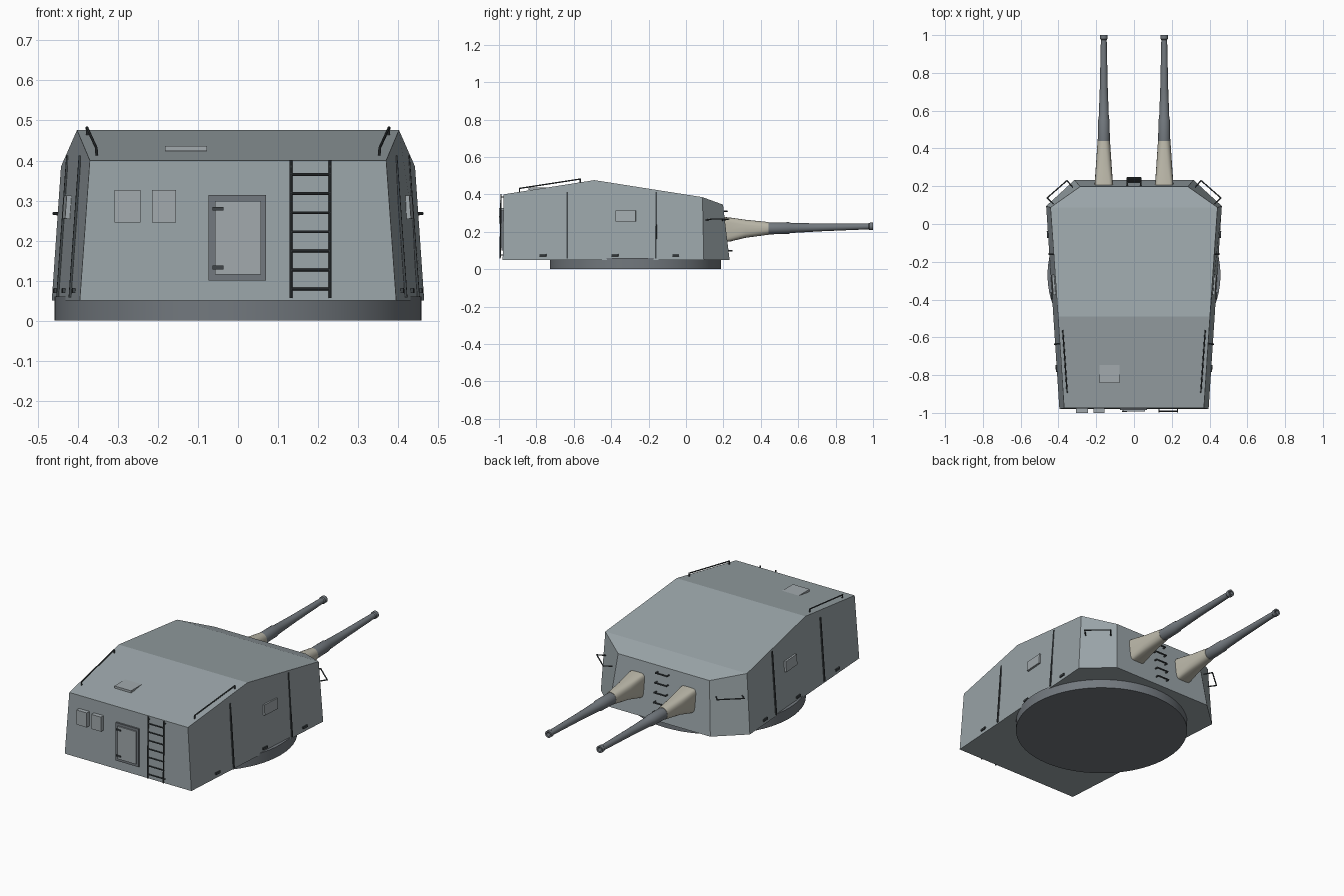
import bpy, bmesh, math
from mathutils import Vector, Matrix

if "Cube" in bpy.data.objects:
    bpy.data.objects.remove(bpy.data.objects["Cube"])


def material(name, c):
    m = bpy.data.materials.new(name)
    m.diffuse_color = (*c, 1)
    m.use_nodes = True
    m.node_tree.nodes["Principled BSDF"].inputs["Base Color"].default_value = m.diffuse_color
    return m


ARMOUR = material("armour_grey", (0.33, 0.38, 0.40))
STEEL = material("gun_steel", (0.17, 0.19, 0.21))
CANVAS = material("canvas", (0.50, 0.48, 0.40))
DARK = material("dark_fittings", (0.05, 0.06, 0.065))
PANEL = material("panel_grey", (0.36, 0.40, 0.42))


def finish(name, bm, mat, smooth=False):
    bmesh.ops.recalc_face_normals(bm, faces=bm.faces[:])
    me = bpy.data.meshes.new(name)
    bm.to_mesh(me)
    bm.free()
    me.materials.append(mat)
    ob = bpy.data.objects.new(name, me)
    bpy.context.collection.objects.link(ob)
    if smooth:
        bpy.context.view_layer.objects.active = ob
        ob.select_set(True)
        bpy.ops.object.shade_smooth_by_angle(angle=math.radians(35))
        ob.select_set(False)
    return ob


def add_box(bm, loc, size, ry=0, rz=0, rx=0):
    m = (Matrix.Translation(loc) @ Matrix.Rotation(rz, 4, 'Z') @ Matrix.Rotation(ry, 4, 'Y')
         @ Matrix.Rotation(rx, 4, 'X') @ Matrix.Diagonal((*size, 1)))
    bmesh.ops.create_cube(bm, size=1, matrix=m)


def box(name, loc, size, mat, **rot):
    bm = bmesh.new()
    add_box(bm, loc, size, **rot)
    return finish(name, bm, mat)


def add_rod(bm, pts, r):
    for a, b in zip(pts, pts[1:]):
        a, b = Vector(a), Vector(b)
        d = b - a
        m = Matrix.Translation((a + b) / 2) @ d.to_track_quat('Z', 'Y').to_matrix().to_4x4()
        bmesh.ops.create_cone(bm, cap_ends=True, segments=8, radius1=r, radius2=r,
                              depth=d.length + r, matrix=m)


def loft(name, rings, mat):
    bm = bmesh.new()
    loops = [[bm.verts.new(p) for p in ring] for ring in rings]
    n = len(loops[0])
    for a, b in zip(loops, loops[1:]):
        for i in range(n):
            bm.faces.new((a[i], a[(i + 1) % n], b[(i + 1) % n], b[i]))
    bm.faces.new(loops[0])
    bm.faces.new(loops[-1])
    return finish(name, bm, mat, True)


# Turret ring
bm = bmesh.new()
bmesh.ops.create_cone(bm, cap_ends=True, segments=64, radius1=0.458, radius2=0.458, depth=0.06,
                      matrix=Matrix.Translation((0, -0.27, 0.03)))
finish("turret_ring", bm, STEEL, True)

# Armoured gunhouse: half profile points mirrored across x
half = [(0.395, -0.98, 0.05), (0.465, 0.095, 0.05), (0.315, 0.233, 0.05),
        (0.37, -0.975, 0.40), (0.402, -0.49, 0.476), (0.442, 0.088, 0.385), (0.285, 0.198, 0.345)]
bm = bmesh.new()
R = [bm.verts.new(p) for p in half]
L = [bm.verts.new((-x, y, z)) for x, y, z in half]
for S in (R, L):
    bm.faces.new([S[i] for i in (0, 1, 5, 4, 3)])
    bm.faces.new([S[i] for i in (1, 2, 6, 5)])
for a, b in ((0, 3), (3, 4), (4, 5), (5, 6), (6, 2)):
    bm.faces.new((R[a], R[b], L[b], L[a]))
bm.faces.new(R[:3] + L[2::-1])
finish("gunhouse", bm, ARMOUR)


def side_x(y, z):
    return 0.395 + 0.0651 * (y + 0.98) - 0.071 * (z - 0.05)


for s, tag in ((1, "right"), (-1, "left")):
    tilt = dict(ry=-0.071 * s, rz=-0.065 * s)
    # Side seams, feet and hatch
    bm = bmesh.new()
    for y in (-0.635, -0.16):
        add_box(bm, (s * side_x(y, 0.235), y, 0.235), (0.012, 0.008, 0.355), **tilt)
    for y in (-0.765, -0.38, -0.055):
        add_box(bm, (s * side_x(y, 0.075), y, 0.075), (0.014, 0.036, 0.012), **tilt)
    finish(tag + "_side_fittings", bm, DARK)
    box(tag + "_side_hatch", (s * side_x(-0.322, 0.283), -0.322, 0.283),
        (0.024, 0.108, 0.058), PANEL, **tilt)

    # Roof and corner handrails
    bm = bmesh.new()
    add_rod(bm, [(s * 0.375, -0.565, 0.455), (s * 0.377, -0.565, 0.482),
                 (s * 0.354, -0.89, 0.432), (s * 0.352, -0.89, 0.405)], 0.0035)
    finish(tag + "_roof_rail", bm, DARK)
    bm = bmesh.new()
    add_rod(bm, [(s * 0.325, 0.195, 0.262), (s * 0.355, 0.23, 0.268),
                 (s * 0.46, 0.138, 0.268), (s * 0.425, 0.105, 0.262)], 0.0035)
    finish(tag + "_corner_rail", bm, DARK)

    # Canvas gun cover: rounded rectangle blending into a circle
    rings = []
    for y, w, h, zc, e in ((0.195, 0.049, 0.068, 0.212, 0.35), (0.235, 0.047, 0.064, 0.212, 0.4),
                           (0.32, 0.041, 0.048, 0.216, 0.65), (0.44, 0.033, 0.034, 0.218, 1)):
        ring = []
        for i in range(24):
            c, d = math.cos(i * math.tau / 24), math.sin(i * math.tau / 24)
            ring.append((s * 0.16 + w * math.copysign(abs(c) ** e, c), y,
                         zc + h * math.copysign(abs(d) ** e, d)))
        rings.append(ring)
    loft(tag + "_gun_cover", rings, CANVAS)

    # Barrel with recessed muzzle
    prof = [(0.40, 0.03), (0.44, 0.032), (0.55, 0.031), (0.56, 0.027), (0.72, 0.021), (0.975, 0.0155),
            (0.98, 0.0195), (1.0, 0.0195), (1.0, 0.011), (0.97, 0.011)]
    loft(tag + "_barrel", [[(s * 0.16 + r * math.cos(i * math.tau / 24), y,
                             0.209 + 0.02 * y + r * math.sin(i * math.tau / 24))
                            for i in range(24)] for y, r in prof], STEEL)

# Front climbing rungs
bm = bmesh.new()
for i in range(5):
    z = 0.098 + i * 0.053
    y = 0.233 - 0.119 * (z - 0.05)
    add_rod(bm, [(-0.035, y - 0.005, z), (-0.035, y + 0.018, z),
                 (0.035, y + 0.018, z), (0.035, y - 0.005, z)], 0.004)
finish("front_rungs", bm, DARK)

# Rear ladder
bm = bmesh.new()
for x in (0.132, 0.23):
    add_rod(bm, [(x, -0.994, 0.058), (x, -0.989, 0.40)], 0.0035)
    for z in (0.075, 0.385):
        add_rod(bm, [(x, -0.975, z), (x, -0.991, z)], 0.003)
for i in range(7):
    z = 0.079 + i * 0.0477
    add_rod(bm, [(0.132, -0.991, z), (0.23, -0.991, z)], 0.0035)
finish("rear_ladder", bm, DARK)

# Rear door with frame and hinges
box("door_frame", (-0.002, -0.979, 0.207), (0.144, 0.014, 0.214), STEEL)
box("door", (0, -0.983, 0.207), (0.114, 0.018, 0.184), PANEL)
bm = bmesh.new()
for z in (0.133, 0.28):
    add_box(bm, (-0.05, -0.992, z), (0.028, 0.008, 0.009))
finish("door_hinges", bm, DARK)

# Rear boxes and roof hatch
for name, x, w in (("outer", -0.276, 0.064), ("inner", -0.185, 0.06)):
    box(name + "_rear_box", (x, -0.985, 0.286), (w, 0.03, 0.082), PANEL)
box("roof_hatch", (-0.13, -0.785, 0.430), (0.104, 0.114, 0.012), PANEL)
